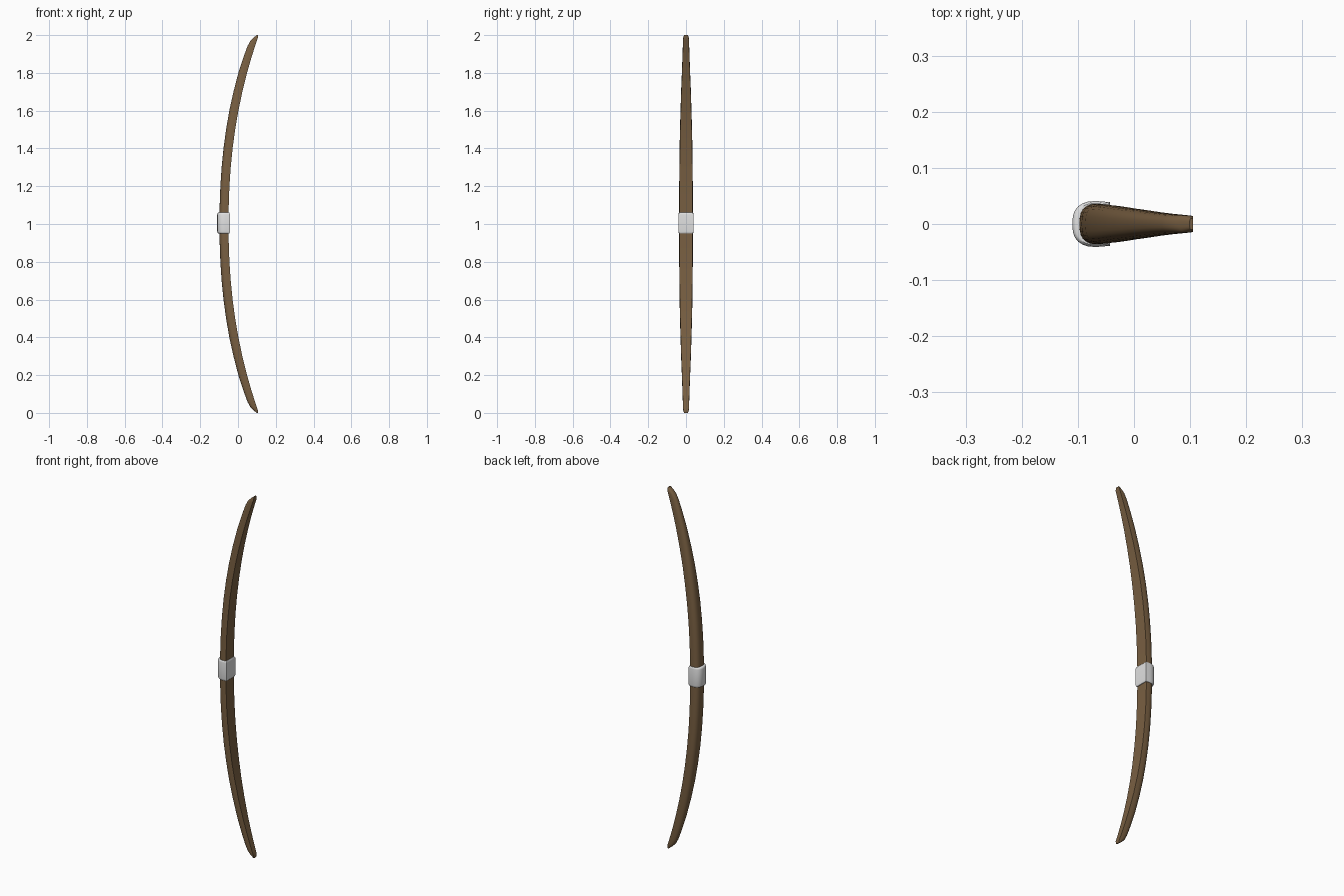
import bpy, bmesh, math

if "Cube" in bpy.data.objects:
    bpy.data.objects.remove(bpy.data.objects["Cube"])


def material(name, rgb):
    m = bpy.data.materials.new(name)
    m.diffuse_color = (*rgb, 1)
    m.use_nodes = True
    m.node_tree.nodes["Principled BSDF"].inputs["Base Color"].default_value = m.diffuse_color
    return m


wood = material("brown wood", (0.19, 0.115, 0.054))
wrap = material("pale grip", (0.75, 0.75, 0.75))


def section(x_back, x_flat, half, z, steps=12):
    """D-shaped section: flat towards +x, straight sides, round towards -x."""
    depth = x_flat - x_back
    mid = x_back + depth * 0.62
    pts = [(x_flat, 0, z), (x_flat, half * 0.95, z)]
    for i in range(steps + 1):
        a = math.pi * i / steps
        c, s = math.cos(a), math.sin(a)
        pts.append((mid - (mid - x_back) * abs(s) ** 0.85,
                    half * math.copysign(abs(c) ** 0.75, c), z))
    pts.append((x_flat, -half * 0.95, z))
    return pts


def loft(name, sections, mat):
    bm = bmesh.new()
    rings = [[bm.verts.new(p) for p in s] for s in sections]
    n = len(rings[0])
    for a, b in zip(rings, rings[1:]):
        for i in range(n):
            j = (i + 1) % n
            bm.faces.new((a[i], a[j], b[j], b[i]))
    bm.faces.new(rings[0])
    bm.faces.new(rings[-1])
    bmesh.ops.recalc_face_normals(bm, faces=bm.faces)
    mesh = bpy.data.meshes.new(name)
    bm.to_mesh(mesh)
    bm.free()
    mesh.materials.append(mat)
    ob = bpy.data.objects.new(name, mesh)
    bpy.context.collection.objects.link(ob)
    bpy.ops.object.select_all(action='DESELECT')
    ob.select_set(True)
    bpy.context.view_layer.objects.active = ob
    bpy.ops.object.shade_smooth_by_angle(angle=math.radians(40))
    return ob


# Bow stave: distance from middle, depth, half width
stations = [(0, .048, .036), (.1, .048, .036), (.2, .048, .036), (.3, .048, .035),
            (.4, .048, .034), (.5, .048, .032), (.6, .048, .029), (.7, .047, .026),
            (.8, .046, .022), (.88, .043, .019), (.94, .040, .017), (.97, .034, .016),
            (.985, .024, .015), (1, .006, .010)]
half_bow = [(d, -0.05 + 0.16 * min(d, .985) ** 2.2, t, w) for d, t, w in stations]
full = [(-d, x, t, w) for d, x, t, w in reversed(half_bow[1:])] + half_bow
loft("bow_stave", [section(x - t, x, w, 1 + d) for d, x, t, w in full], wood)

# Grip wrapped round the middle, with softened ends
grip = [(.95, .006), (.953, .002), (.96, 0), (1.05, 0), (1.057, .002), (1.06, .006)]
loft("grip", [section(-.11 + i, -.043 - i * .6, .041 - i * .7, z) for z, i in grip], wrap)
